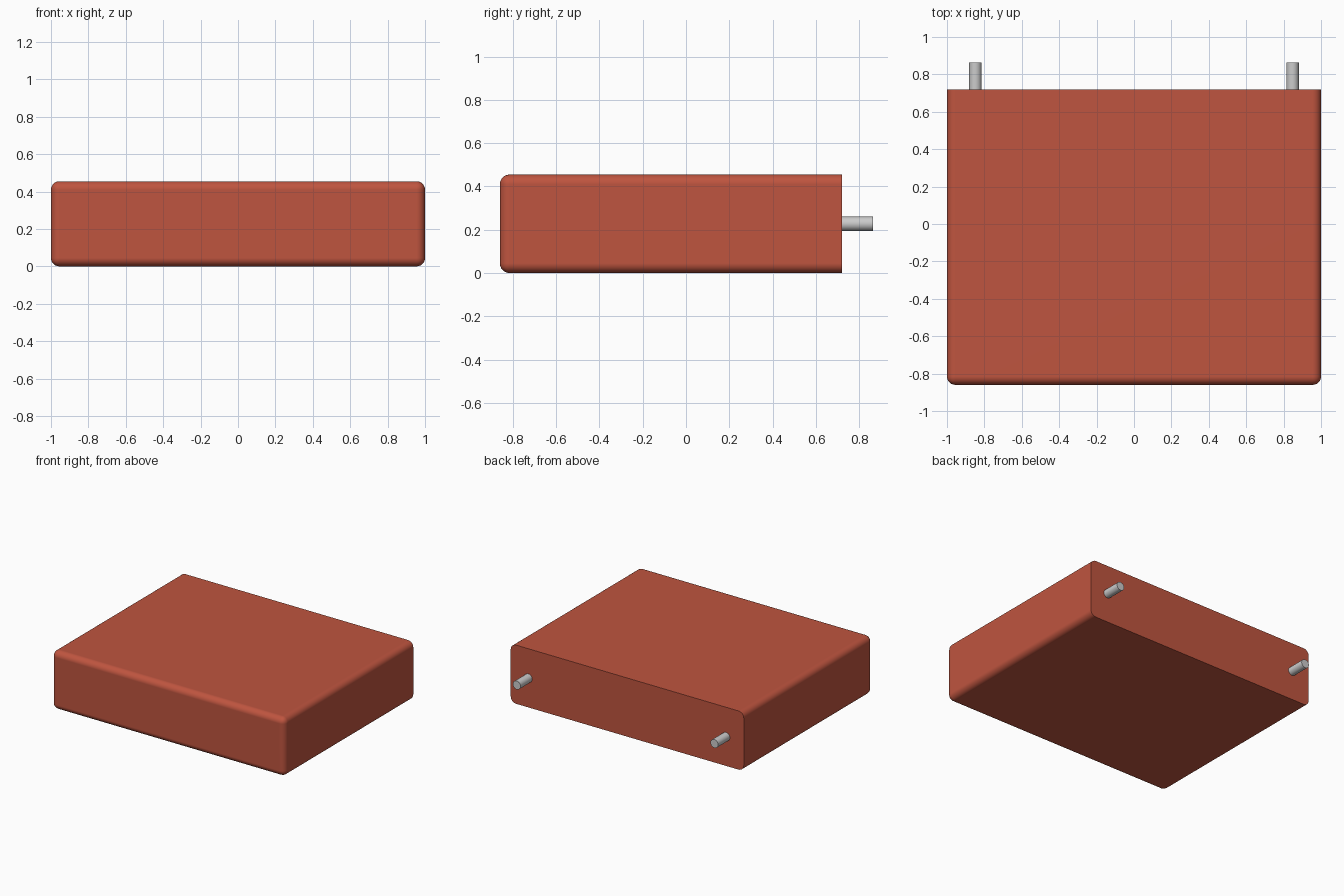
import bpy, bmesh
from math import radians
from mathutils import Matrix

if "Cube" in bpy.data.objects:
    bpy.data.objects.remove(bpy.data.objects["Cube"])

FRONT, BACK, TIP = -0.86, 0.72, 0.864
HEIGHT, RADIUS = 0.455, 0.045


def add_object(name, bm, material=None):
    bmesh.ops.recalc_face_normals(bm, faces=bm.faces)
    mesh = bpy.data.meshes.new(name)
    bm.to_mesh(mesh)
    bm.free()
    obj = bpy.data.objects.new(name, mesh)
    bpy.context.collection.objects.link(obj)
    if material:
        mesh.materials.append(material)
    bpy.ops.object.select_all(action='DESELECT')
    obj.select_set(True)
    bpy.context.view_layer.objects.active = obj
    bpy.ops.object.shade_smooth_by_angle(angle=radians(35))
    return obj


# Shelf body: every edge rounded except those around the flat wall side
red = bpy.data.materials.new("red_paint")
red.diffuse_color = (0.52, 0.09, 0.05, 1)
red.use_nodes = True
red.node_tree.nodes["Principled BSDF"].inputs["Base Color"].default_value = red.diffuse_color
bm = bmesh.new()
bmesh.ops.create_cube(bm, size=1)
bmesh.ops.scale(bm, vec=(2, BACK - FRONT, HEIGHT), verts=bm.verts)
bmesh.ops.translate(bm, vec=(0, (BACK + FRONT) / 2, HEIGHT / 2), verts=bm.verts)
rounded = [e for e in bm.edges if any(v.co.y < 0 for v in e.verts)]
bmesh.ops.bevel(bm, geom=rounded, offset=RADIUS, segments=6, profile=0.5,
                affect='EDGES', clamp_overlap=True)
shelf = add_object("shelf_body", bm, red)
shelf.modifiers.new("flat_panel_shading", 'WEIGHTED_NORMAL').keep_sharp = True

# Pair of mounting pins on the wall side
for side, name in ((-1, "left_mounting_pin"), (1, "right_mounting_pin")):
    bm = bmesh.new()
    bmesh.ops.create_cone(bm, cap_ends=True, segments=32, radius1=0.033,
                          radius2=0.033, depth=TIP - BACK,
                          matrix=Matrix.Translation((side * 0.848, (BACK + TIP) / 2, HEIGHT / 2))
                          @ Matrix.Rotation(radians(90), 4, 'X'))
    add_object(name, bm)
